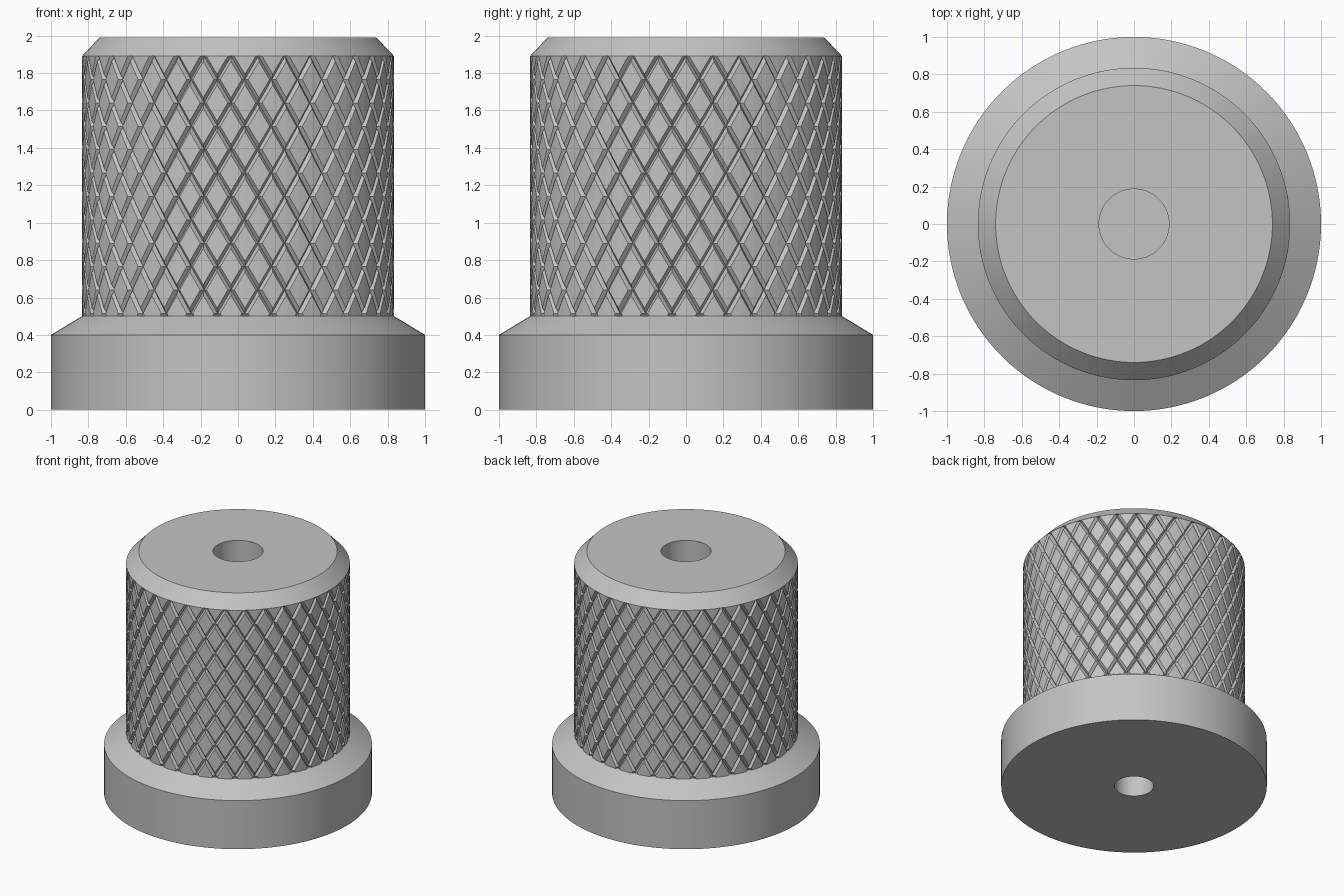
import bpy, bmesh, math
from mathutils import Vector

cube = bpy.data.objects.get("Cube")
if cube:
    bpy.data.objects.remove(cube, do_unlink=True)

metal = bpy.data.materials.new("grey_metal")
metal.use_nodes = True
GREY = (0.55, 0.55, 0.55, 1)
metal.diffuse_color = GREY
metal.node_tree.nodes["Principled BSDF"].inputs["Base Color"].default_value = GREY

GRIP_R, GRIP_BOTTOM, GRIP_TOP, TOP = 0.835, 0.5, 1.89, 1.99
GROOVE_DEPTH = 0.022
STARTS = 35                       # grooves in each direction
PITCH_A = 2 * math.pi / STARTS
PITCH_Z = 0.25
PAD = 0.77                        # pad size relative to its cell


def make_object(name, bm):
    mesh = bpy.data.meshes.new(name)
    bm.to_mesh(mesh)
    bm.free()
    obj = bpy.data.objects.new(name, mesh)
    bpy.context.collection.objects.link(obj)
    mesh.materials.append(metal)
    return obj


def polar(r, a, z):
    return Vector((r * math.cos(a), r * math.sin(a), z))


def lathe(name, profile, steps=128):
    bm = bmesh.new()
    verts = [bm.verts.new((r, 0, z)) for r, z in profile]
    edges = [bm.edges.new(pair) for pair in zip(verts, verts[1:])]
    bmesh.ops.spin(bm, geom=verts + edges, cent=(0, 0, 0), axis=(0, 0, 1),
                   angle=2 * math.pi, steps=steps, use_duplicate=False)
    bmesh.ops.remove_doubles(bm, verts=bm.verts, dist=1e-4)
    bmesh.ops.recalc_face_normals(bm, faces=bm.faces)
    return make_object(name, bm)


# Turned body: flange, core under the grip, chamfered cap and two blind holes
core_r = GRIP_R - GROOVE_DEPTH - 0.008
body = lathe("knob_body", [
    (0, 0.5), (0.147, 0.5), (0.147, 0),
    (1, 0), (1, 0.4), (GRIP_R, GRIP_BOTTOM), (core_r, GRIP_BOTTOM),
    (core_r, GRIP_TOP), (GRIP_R, GRIP_TOP), (0.74, TOP),
    (0.187, TOP), (0.187, 1.1), (0, 1.1)])
bpy.context.view_layer.objects.active = body
body.select_set(True)
bpy.ops.object.shade_smooth_by_angle(angle=math.radians(25))
body.select_set(False)

# Knurled grip: diamond pads separated by crossing V-shaped helical grooves
bm = bmesh.new()


def add_cell(a, z):
    offsets = [(PITCH_A / 2, 0), (0, PITCH_Z / 2), (-PITCH_A / 2, 0), (0, -PITCH_Z / 2)]
    deep = [bm.verts.new(polar(GRIP_R - GROOVE_DEPTH, a + da, z + dz)) for da, dz in offsets]
    pad = [bm.verts.new(polar(GRIP_R, a + da * PAD, z + dz * PAD)) for da, dz in offsets]
    for i in range(4):
        j = (i + 1) % 4
        bm.faces.new((deep[i], deep[j], pad[j], pad[i]))
    bm.faces.new((pad[0], pad[1], pad[3]))
    bm.faces.new((pad[1], pad[2], pad[3]))


half_rows = round(2 * (GRIP_TOP - GRIP_BOTTOM) / PITCH_Z) + 2
for row in range(half_rows):
    for k in range(STARTS):
        add_cell((k + (0.5 if row % 2 == 0 else 0)) * PITCH_A,
                 GRIP_TOP - row * PITCH_Z / 2)
bmesh.ops.remove_doubles(bm, verts=bm.verts, dist=1e-4)

# Trim the knurl to the grip's length
for z, direction in ((GRIP_TOP, 1), (GRIP_BOTTOM, -1)):
    bmesh.ops.bisect_plane(bm, geom=bm.verts[:] + bm.edges[:] + bm.faces[:],
                           plane_co=(0, 0, z), plane_no=(0, 0, direction),
                           clear_outer=True)
make_object("knurled_grip", bm)
